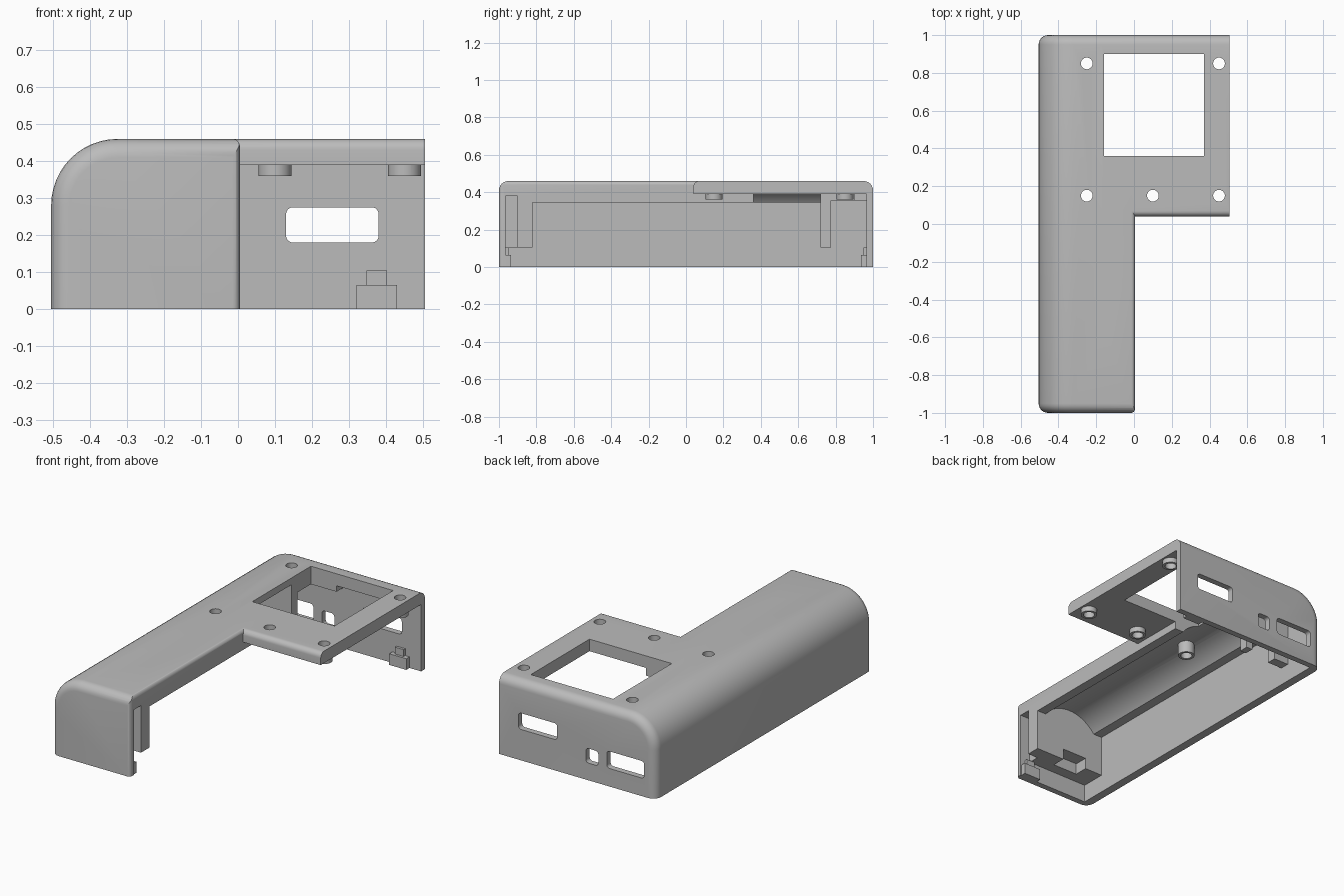
import bpy, bmesh
from math import sin, cos, pi, radians
from mathutils import Matrix, Vector

old = bpy.data.objects.get("Cube")
if old:
    bpy.data.objects.remove(old, do_unlink=True)

grey = bpy.data.materials.new("plain grey")
grey.use_nodes = True
grey.diffuse_color = (0.5, 0.5, 0.5, 1)
grey.node_tree.nodes["Principled BSDF"].inputs["Base Color"].default_value = (0.5, 0.5, 0.5, 1)


def make(name, bm):
    bmesh.ops.recalc_face_normals(bm, faces=bm.faces)
    mesh = bpy.data.meshes.new(name)
    bm.to_mesh(mesh)
    bm.free()
    mesh.materials.append(grey)
    obj = bpy.data.objects.new(name, mesh)
    bpy.context.scene.collection.objects.link(obj)
    return obj


def box(x, y, z, radius=0):
    """Box from three (low, high) ranges, optionally rounded on all edges."""
    bm = bmesh.new()
    bmesh.ops.create_cube(bm, size=1)
    for v in bm.verts:
        v.co = Vector([r[0] if c < 0 else r[1] for c, r in zip(v.co, (x, y, z))])
    if radius:
        bmesh.ops.bevel(bm, geom=bm.edges[:], offset=radius, segments=6,
                        profile=0.5, affect='EDGES')
    return make("helper", bm)


def rod(centre, radius, depth, along_y=False):
    bm = bmesh.new()
    turn = Matrix.Rotation(pi / 2, 4, 'X') if along_y else Matrix()
    bmesh.ops.create_cone(bm, cap_ends=True, segments=64 if along_y else 32,
                          radius1=radius, radius2=radius, depth=depth,
                          matrix=Matrix.Translation(centre) @ turn)
    return make("helper", bm)


def prism(points, offset):
    """Extrude a closed outline of 3D points by an offset."""
    bm = bmesh.new()
    face = bm.faces.new([bm.verts.new(p) for p in points])
    side = bmesh.ops.extrude_face_region(bm, geom=[face], use_keep_orig=True)
    moved = [g for g in side["geom"] if isinstance(g, bmesh.types.BMVert)]
    bmesh.ops.translate(bm, verts=moved, vec=offset)
    return bm


def combine(target, tool, operation):
    mod = target.modifiers.new("combine", 'BOOLEAN')
    mod.operation = operation
    mod.solver = 'EXACT'
    mod.object = tool
    bpy.context.view_layer.update()
    graph = bpy.context.evaluated_depsgraph_get()
    result = bpy.data.meshes.new_from_object(target.evaluated_get(graph))
    target.modifiers.clear()
    target.data = result
    bpy.data.objects.remove(tool, do_unlink=True)


def cut(tool):
    combine(case, tool, 'DIFFERENCE')


def add(tool):
    combine(case, tool, 'UNION')


# Outer hull: big round along the left edge, small rounds at both ends
RIGHT, TOP, BIG = 0.505, 0.46, 0.18
outline = [(RIGHT, -1, 0), (-RIGHT, -1, 0)]
for i in range(13):
    a = pi / 2 * i / 12
    outline.append((-RIGHT + BIG - BIG * cos(a), -1, TOP - BIG + BIG * sin(a)))
outline.append((RIGHT, -1, TOP))
bm = prism(outline, (0, 2, 0))
ends = []
for e in bm.edges:
    a, b = e.verts[0].co, e.verts[1].co
    mid = (a + b) / 2
    if abs(a.y - b.y) < 0.01 and mid.z > 0.01 and mid.x < RIGHT - 0.01:
        ends.append(e)
bmesh.ops.bevel(bm, geom=ends, offset=0.05, segments=6, profile=0.5, affect='EDGES')
case = make("case_shell", bm)

# L-shaped plan: long grip arm plus the wide head
plan = box((-0.7, 0.005), (-1, 1.2), (-0.2, TOP), 0.02)
combine(plan, box((-0.2, 0.7), (0.04, 1.2), (-0.2, TOP), 0.03), 'UNION')
combine(case, plan, 'INTERSECT')

# Space under the head
cut(box((0.005, 0.8), (0.0, 0.965), (-0.2, 0.39)))

# Hollow of the arm, leaving a stop block near each end
hollow = [(-0.965, -0.2), (-0.965, 0.105), (-0.82, 0.105), (-0.82, 0.345),
          (0.72, 0.345), (0.72, 0.105), (0.775, 0.105), (0.775, 0.355),
          (0.965, 0.355), (0.965, -0.2)]
cut(make("helper", prism([(-0.455, y, z) for y, z in hollow], (1.3, 0, 0))))

# Round battery bed, contact slot and wire notches in the stop blocks
cut(rod((-0.225, -0.05, 0.21), 0.22, 1.54, along_y=True))
cut(box((-0.06, 0.3), (-0.965, -0.9), (-0.1, 0.38)))
cut(box((-0.34, -0.18), (-0.9, -0.8), (0, 0.17)))
cut(box((-0.36, -0.2), (0.7, 0.8), (0, 0.2)))

# Screw bosses, screen window and screw holes
screws = [(-0.25, 0.15), (0.1, 0.15), (0.45, 0.15), (0.45, 0.85), (-0.25, 0.85)]
for x, y in screws[:4]:
    add(rod((x, y, 0.395), 0.045, 0.07))
cut(box((-0.16, 0.37), (0.36, 0.9), (-0.3, 0.8)))
for x, y in screws:
    cut(rod((x, y, 0.45), 0.031, 0.4))

# Ports in the back wall
for x, z in (((0.13, 0.38), (0.18, 0.275)), ((-0.135, -0.055), (0.1, 0.185)),
             ((-0.43, -0.19), (0.105, 0.205))):
    cut(box(x, (0.88, 1.1), z, 0.018))

# Stepped snap clips on the front and back walls
for x, wall in ((0.375, 1), (-0.055, -1)):
    for half, inner, height in ((0.055, 0.935, 0.065), (0.028, 0.95, 0.105)):
        y = sorted((wall * inner, wall * 0.98))
        add(box((x - half, x + half), y, (0, height)))

# Smooth rounds, crisp edges
bpy.ops.object.select_all(action='DESELECT')
case.select_set(True)
bpy.context.view_layer.objects.active = case
bpy.ops.object.shade_smooth_by_angle(angle=radians(30))
